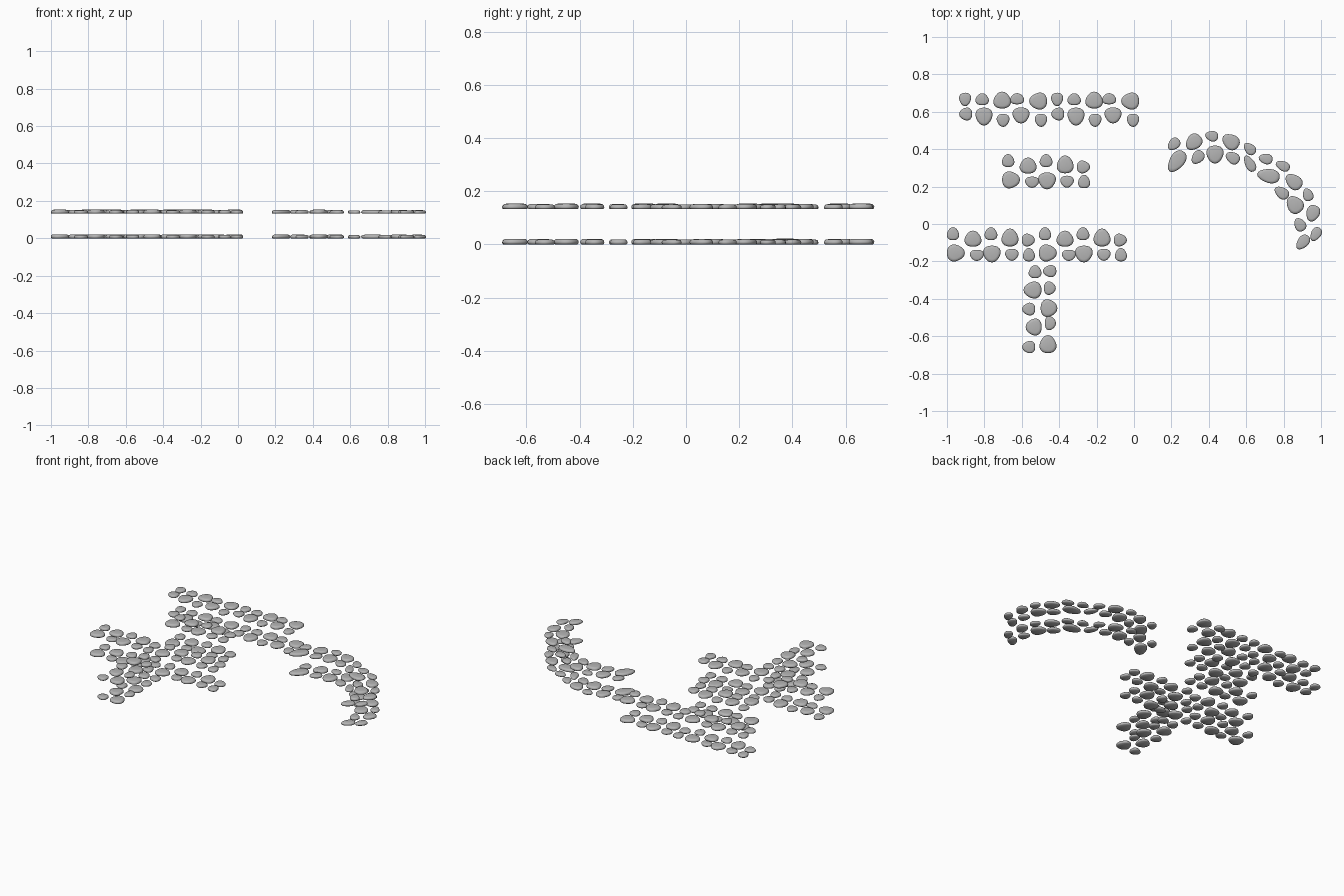
import bpy
import bmesh
from math import cos, sin, pi, radians
from mathutils import Matrix, Vector

cube = bpy.data.objects.get("Cube")
if cube:
    bpy.data.objects.remove(cube, do_unlink=True)

# Single stone colour
stone_grey = bpy.data.materials.new("stone grey")
stone_grey.use_nodes = True
colour = (0.46, 0.46, 0.46, 1)
stone_grey.diffuse_color = colour
shader = stone_grey.node_tree.nodes["Principled BSDF"]
shader.inputs["Base Color"].default_value = colour
shader.inputs["Roughness"].default_value = 0.8

SIDES = 20
LAYER_HEIGHTS = {"lower": 0.0, "upper": 0.132}
# Stone side profile: (outline scale, height fraction)
PROFILE = [(0.88, 0), (0.98, 0.18), (1, 0.45), (0.95, 0.72), (0.84, 0.92), (0.66, 1)]

# Straight paving unit: x, y, length, width, turn, direction of the blunt corner
PAVING_UNIT = [
    (-.203, .048, .064, .072, 0, 150),
    (-.112, .045, .072, .064, 0, 210),
    (-.005, .040, .094, .090, 0, 90),
    (.075, .048, .075, .060, 0, 210),
    (.190, .037, .096, .090, 0, 60),
    (-.198, -.032, .070, .068, 0, 180),
    (-.102, -.043, .090, .096, 0, 30),
    (.000, -.064, .068, .070, 0, 150),
    (.096, -.037, .090, .086, 0, 30),
    (.203, -.064, .066, .070, 0, 150),
]

# Curved path: x, y, length, width, turn
OUTER_CURVE = [
    (.214, .428, .075, .058, 45), (.321, .439, .095, .080, 45),
    (.417, .470, .070, .056, -10), (.519, .439, .098, .080, -35),
    (.620, .401, .075, .055, -45), (.706, .348, .075, .056, -10),
    (.797, .310, .080, .052, -25), (.856, .225, .100, .076, -40),
    (.930, .155, .070, .055, -70), (.957, .059, .090, .072, 70),
    (.973, -.053, .080, .054, 60),
]
INNER_CURVE = [
    (.230, .337, .130, .080, 55), (.342, .358, .080, .062, 50),
    (.433, .374, .096, .092, 90), (.529, .353, .080, .062, -30),
    (.620, .321, .095, .052, -60), (.722, .257, .122, .075, -10),
    (.791, .166, .085, .060, -35), (.861, .102, .100, .086, -50),
    (.888, -.005, .075, .060, -60), (.904, -.096, .090, .060, 50),
]


def add_stone(bm, place, x, y, length, width, turn, blunt=180):
    """Add one rounded, slightly three-cornered flat stone."""
    height = 0.012 + 0.1 * min(length, width)
    spin = Matrix.Rotation(radians(turn), 3, "Z")
    rings = []
    for scale, level in PROFILE:
        ring = []
        for i in range(SIDES):
            a = 2 * pi * i / SIDES
            r = scale / 2 * (1 + 0.06 * cos(3 * (a - radians(blunt))))
            offset = spin @ Vector((r * length * cos(a), r * width * sin(a), 0))
            point = Vector((x, y, height * level)) + offset
            ring.append(bm.verts.new(place @ point))
        rings.append(ring)
    for low, high in zip(rings, rings[1:]):
        for i in range(SIDES):
            j = (i + 1) % SIDES
            bm.faces.new((low[i], low[j], high[j], high[i]))
    bm.faces.new(reversed(rings[0]))
    bm.faces.new(rings[-1])


def build_path(name, stones, placements):
    """Build the same stone path on both levels."""
    bm = bmesh.new()
    for x, y, turn in placements:
        place = Matrix.Translation((x, y, 0)) @ Matrix.Rotation(radians(turn), 4, "Z")
        for stone in stones:
            add_stone(bm, place, *stone)
    bmesh.ops.recalc_face_normals(bm, faces=bm.faces)
    mesh = bpy.data.meshes.new(name)
    bm.to_mesh(mesh)
    bm.free()
    mesh.materials.append(stone_grey)
    mesh.shade_smooth()
    for layer, z in LAYER_HEIGHTS.items():
        path = bpy.data.objects.new(layer + "_" + name, mesh)
        path.location.z = z
        bpy.context.collection.objects.link(path)


# Straight paths
build_path("back_path", PAVING_UNIT, [(-.70, .62, 0), (-.208, .62, 0)])
build_path("short_path", PAVING_UNIT, [(-.47, .273, 180)])
build_path("crossing_path", PAVING_UNIT, [(-.765, -.118, 180), (-.273, -.118, 180)])
build_path("front_path", PAVING_UNIT, [(-.497, -.455, -90)])

# Curved path
build_path("curved_path", OUTER_CURVE + INNER_CURVE, [(0, 0, 0)])
